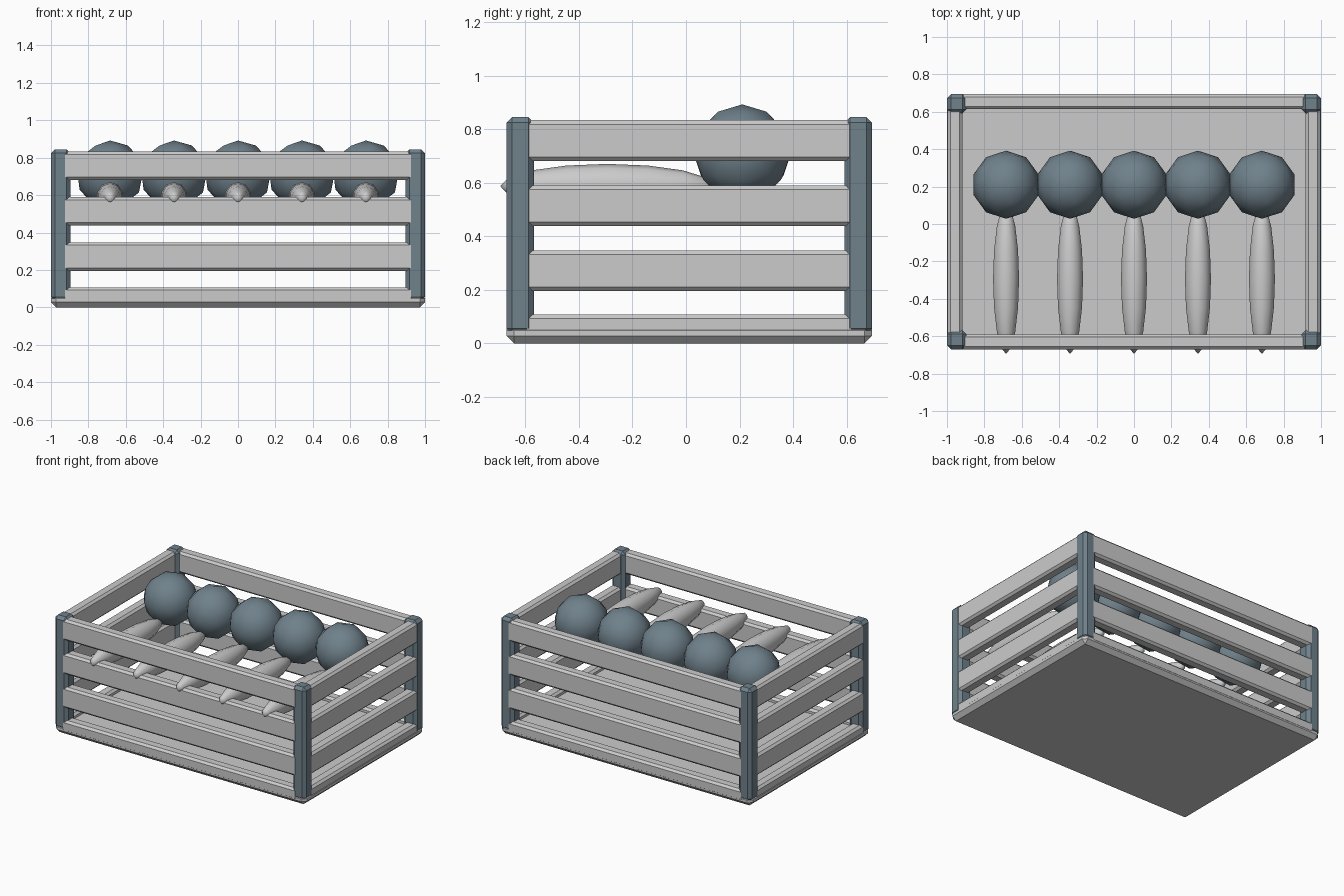
import bpy, bmesh
from mathutils import Matrix

if "Cube" in bpy.data.objects:
    bpy.data.objects.remove(bpy.data.objects["Cube"])

BLUE = bpy.data.materials.new("slate_blue")
BLUE.diffuse_color = (0.16, 0.22, 0.26, 1)
BLUE.use_nodes = True
BLUE.node_tree.nodes["Principled BSDF"].inputs["Base Color"].default_value = BLUE.diffuse_color
CY = 0.012  # crate centre in y (produce tips stick out at the front)


def finish(name, bm, mat=None):
    me = bpy.data.meshes.new(name)
    bm.to_mesh(me)
    bm.free()
    ob = bpy.data.objects.new(name, me)
    bpy.context.collection.objects.link(ob)
    if mat:
        me.materials.append(mat)
    return ob


def box(name, lo, hi, bevel, mat=None):
    bm = bmesh.new()
    bmesh.ops.create_cube(bm, size=1)
    for v in bm.verts:
        v.co = [lo[i] + (v.co[i] + 0.5) * (hi[i] - lo[i]) for i in range(3)]
    bmesh.ops.bevel(bm, geom=bm.edges[:], offset=bevel, segments=1,
                    profile=0.5, affect='EDGES')
    return finish(name, bm, mat)


# floor board
box("floor_board", (-1, CY - 0.682, 0), (1, CY + 0.682, 0.075), 0.028)

# corner posts
for sx in (-1, 1):
    for sy in (-1, 1):
        cx, cy, h = sx * 0.947, CY + sy * 0.631, 0.0515
        box("corner_post", (cx - h, cy - h, 0.035), (cx + h, cy + h, 0.845), 0.021, BLUE)

# four slats per side, the lowest sunk into the floor board
for z0, z1 in ((0.025, 0.107), (0.195, 0.347), (0.438, 0.59), (0.681, 0.833)):
    for s in (-1, 1):
        a, b = sorted((CY + s * 0.602, CY + s * 0.683))
        box("long_slat", (-0.94, a, z0), (0.94, b, z1), 0.015)
        a, b = sorted((s * 0.917, s * 0.997))
        box("short_slat", (a, CY - 0.62, z0), (b, CY + 0.62, z1), 0.015)

# round and long produce in a row
for i in range(-2, 3):
    bm = bmesh.new()
    bmesh.ops.create_icosphere(bm, subdivisions=2, radius=0.182)
    bm.transform(Matrix.Translation((i * 0.342, 0.21, 0.71)))
    for f in bm.faces:
        f.smooth = True
    finish("round_fruit", bm, BLUE)

    bm = bmesh.new()
    bmesh.ops.create_uvsphere(bm, u_segments=10, v_segments=8, radius=1)
    bm.transform(Matrix.Rotation(1.5708, 4, 'X'))
    bm.transform(Matrix.Diagonal((0.073, 0.4, 0.083, 1)))
    bm.transform(Matrix.Translation((i * 0.342, -0.294, 0.587)))
    for f in bm.faces:
        f.smooth = True
    finish("long_vegetable", bm)
